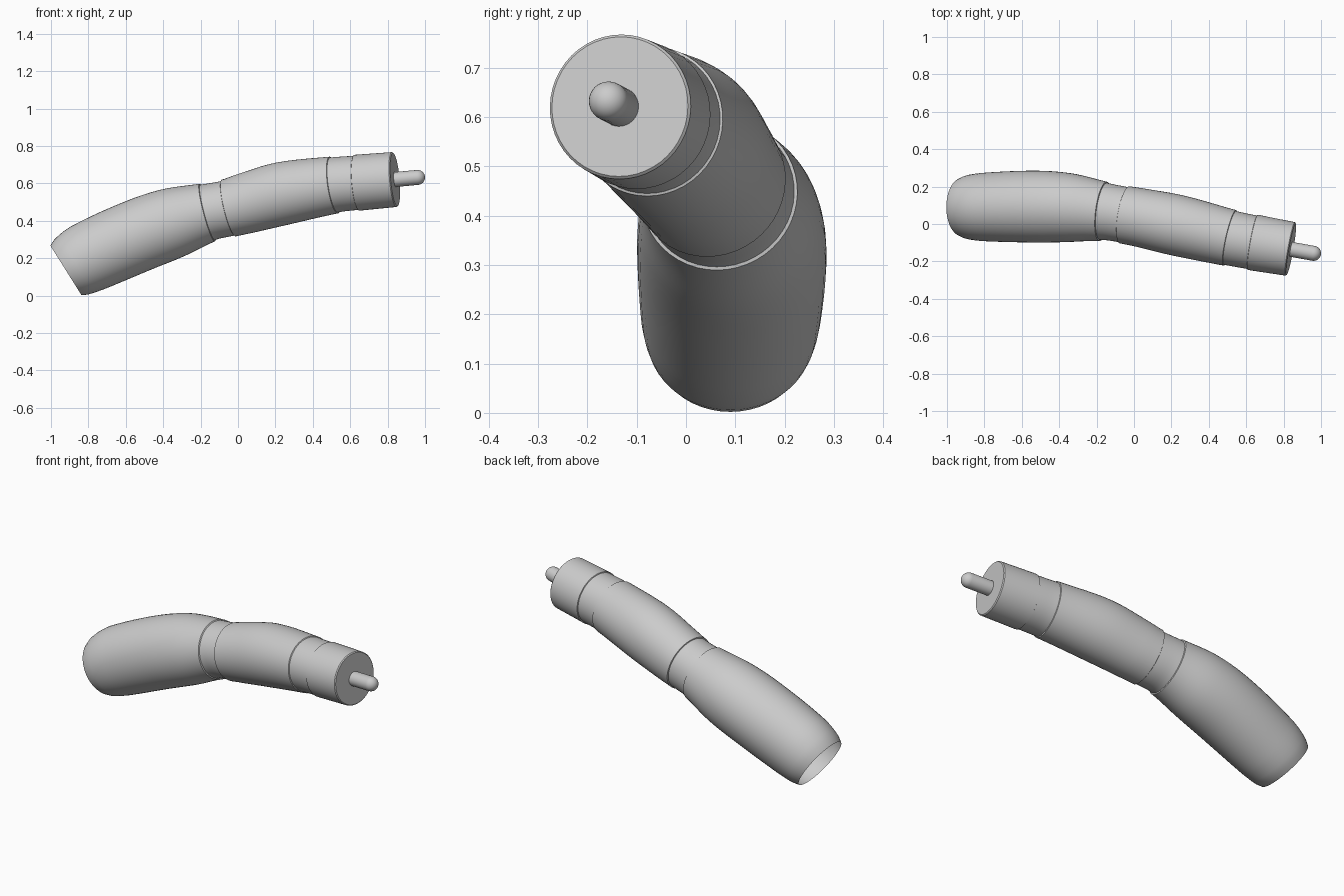
import bpy, bmesh, math
from mathutils import Vector

default = bpy.data.objects.get("Cube")
if default:
    bpy.data.objects.remove(default, do_unlink=True)

grey = bpy.data.materials.new("light_grey")
grey.use_nodes = True
colour = (0.6, 0.6, 0.6, 1)
grey.diffuse_color = colour
grey.node_tree.nodes["Principled BSDF"].inputs["Base Color"].default_value = colour

# Limb stations: x, y, z of the centre line, half height, half width
STATIONS = [
    (-.92, .09, .135, .157, .155),
    (-.885, .09, .157, .175, .171),
    (-.80, .091, .205, .19, .183),
    (-.525, .093, .325, .195, .192),
    (-.345, .087, .39, .188, .184),
    (-.16, .067, .445, .159, .159),
    (-.055, .05, .467, .156, .155),
    (.04, .033, .493, .162, .157),
    (.235, -.008, .545, .169, .163),
    (.517, -.075, .592, .153, .152),
    (.63, -.097, .603, .15, .15),
    (.84, -.134, .621, .147, .145),
]
SIDES = 48


def slope(i, col):
    a, b = STATIONS[max(i - 1, 0)], STATIONS[min(i + 1, len(STATIONS) - 1)]
    return (b[col] - a[col]) / (b[0] - a[0])


def sample(x):
    """Smoothly interpolated station at x."""
    i = 0
    while i < len(STATIONS) - 2 and x > STATIONS[i + 1][0]:
        i += 1
    a, b = STATIONS[i], STATIONS[i + 1]
    h = b[0] - a[0]
    t = (x - a[0]) / h
    s = t * t * (3 - 2 * t)
    return [x] + [a[c] * (1 - s) + b[c] * s
                  + h * t * (1 - t) * ((1 - t) * slope(i, c) - t * slope(i + 1, c))
                  for c in range(1, 5)]


def ring(bm, x, inset=0):
    """Elliptical section square to the centre line."""
    _, y, z, high, wide = sample(x)
    e = .001
    p, q = sample(x - e), sample(x + e)
    along = (Vector(q[:3]) - Vector(p[:3])).normalized()
    side = Vector((0, 0, 1)).cross(along).normalized()
    up = along.cross(side)
    verts = []
    for k in range(SIDES):
        a = math.tau * k / SIDES
        verts.append(bm.verts.new(Vector((x, y, z))
                     + side * math.cos(a) * (wide - inset)
                     + up * math.sin(a) * (high - inset)))
    return verts


def finish(bm, name):
    bmesh.ops.recalc_face_normals(bm, faces=bm.faces)
    mesh = bpy.data.meshes.new(name)
    bm.to_mesh(mesh)
    bm.free()
    mesh.materials.append(grey)
    obj = bpy.data.objects.new(name, mesh)
    bpy.context.collection.objects.link(obj)
    bpy.ops.object.select_all(action='DESELECT')
    obj.select_set(True)
    bpy.context.view_layer.objects.active = obj
    bpy.ops.object.shade_smooth_by_angle(angle=math.radians(40))
    return obj


def segment(name, start, end, steps, inset=0, lip_start=False, lip_end=False, cap=False):
    """Loft one limb part, with optional turned-in lips or a flat end."""
    bm = bmesh.new()
    sections = [(start + (end - start) * k / steps, inset) for k in range(steps + 1)]
    soft, fold = .005, .012
    if lip_start:
        sections[0] = (start + soft, 0)
        sections[:0] = [(start, fold)]
    if lip_end or cap:
        sections[-1] = (end - soft, 0)
        sections.append((end, fold if lip_end else soft))
    rings = [ring(bm, x, d) for x, d in sections]
    for a, b in zip(rings, rings[1:]):
        for k in range(SIDES):
            n = (k + 1) % SIDES
            bm.faces.new((a[k], a[n], b[n], b[k]))
    if cap:
        bm.faces.new(rings[-1])
    return finish(bm, name)


# Sleeve-like limb: open shoulder, recessed elbow and wrist bands, flat hand end
segment("upper_arm", -.92, -.16, 28, lip_end=True)
segment("elbow_band", -.17, -.045, 6, inset=.006)
segment("forearm", -.055, .517, 22, lip_start=True, lip_end=True)
segment("wrist_band", .507, .64, 5, inset=.005)
segment("wrist_end", .63, .84, 6, lip_start=True, cap=True)

# Round-ended connecting pin
base, tip = Vector((.82, -.132, .619)), Vector((.96, -.157, .632))
radius = .04
bm = bmesh.new()
profile = [(radius, 0)]
for k in range(9):
    a = math.pi / 2 * k / 8
    profile.append((radius * math.cos(a), (tip - base).length + radius * math.sin(a)))
verts = [bm.verts.new((r, 0, h)) for r, h in profile]
edges = [bm.edges.new(pair) for pair in zip(verts, verts[1:])]
bmesh.ops.spin(bm, geom=verts + edges, cent=(0, 0, 0), axis=(0, 0, 1),
               angle=math.tau, steps=32)
bmesh.ops.remove_doubles(bm, verts=bm.verts, dist=.0001)
turn = (tip - base).to_track_quat('Z', 'Y')
for v in bm.verts:
    v.co = base + turn @ v.co
finish(bm, "connecting_pin")
